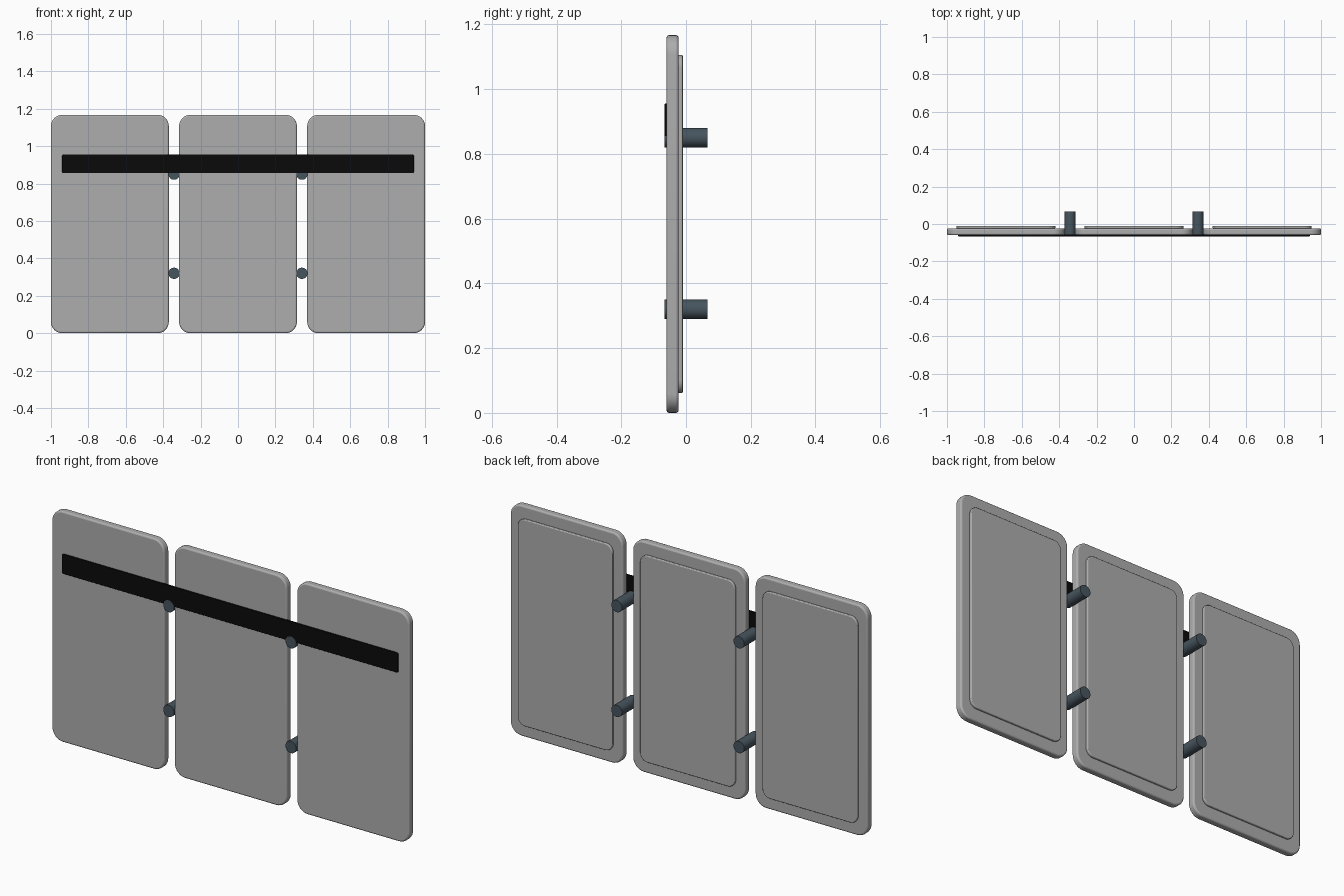
import bpy, bmesh, math
from mathutils import Matrix

cube = bpy.data.objects.get("Cube")
if cube:
    bpy.data.objects.remove(cube)


def material(name, rgb):
    m = bpy.data.materials.new(name)
    m.use_nodes = True
    m.diffuse_color = (*rgb, 1)
    m.node_tree.nodes["Principled BSDF"].inputs["Base Color"].default_value = (*rgb, 1)
    return m


GREY = material("panel_grey", (0.42, 0.42, 0.42))
BLACK = material("strip_black", (0.003, 0.003, 0.003))
STEEL = material("rod_blue_grey", (0.062, 0.09, 0.112))


def finish(bm, name, mat, bevel):
    bmesh.ops.recalc_face_normals(bm, faces=bm.faces)
    mesh = bpy.data.meshes.new(name)
    bm.to_mesh(mesh)
    bm.free()
    mesh.materials.append(mat)
    ob = bpy.data.objects.new(name, mesh)
    bpy.context.collection.objects.link(ob)
    # Soft rim on the sharp outline edges
    if bevel:
        mod = ob.modifiers.new("rim", 'BEVEL')
        mod.width = bevel
        mod.segments = 3
        mod.limit_method = 'ANGLE'
        mod.angle_limit = math.radians(50)
    bpy.ops.object.select_all(action='DESELECT')
    ob.select_set(True)
    bpy.context.view_layer.objects.active = ob
    bpy.ops.object.shade_smooth_by_angle(angle=math.radians(35))
    return ob


def rounded_slab(name, cx, cz, width, height, y0, y1, radius, mat, bevel):
    """Rounded rectangle in the xz plane, extruded from y0 to y1."""
    bm = bmesh.new()
    steps = 8
    ring = []
    for corner, (sx, sz) in enumerate([(1, 1), (-1, 1), (-1, -1), (1, -1)]):
        for i in range(steps + 1):
            a = math.pi / 2 * (corner + i / steps)
            x = cx + sx * (width / 2 - radius) + radius * math.cos(a)
            z = cz + sz * (height / 2 - radius) + radius * math.sin(a)
            ring.append(bm.verts.new((x, y0, z)))
    face = bm.faces.new(ring)
    out = bmesh.ops.extrude_face_region(bm, geom=[face])
    for v in out["geom"]:
        if isinstance(v, bmesh.types.BMVert):
            v.co.y = y1
    if not face.is_valid or len(bm.faces) < len(ring) + 2:
        bm.faces.new(ring)
    return finish(bm, name, mat, bevel)


def rod(name, x, z, y0, y1, radius):
    bm = bmesh.new()
    place = Matrix.Translation((x, (y0 + y1) / 2, z)) @ Matrix.Rotation(math.pi / 2, 4, 'X')
    bmesh.ops.create_cone(bm, cap_ends=True, segments=32, radius1=radius,
                          radius2=radius, depth=y1 - y0, matrix=place)
    return finish(bm, name, STEEL, 0)


# Three panels, each with a raised plate on the back
HEIGHT = 1.167
for side, cx in (("right", -0.685), ("middle", 0), ("left", 0.685)):
    rounded_slab(side + "_panel", cx, HEIGHT / 2, 0.63, HEIGHT,
                 -0.06, -0.023, 0.06, GREY, 0.008)
    rounded_slab(side + "_back_plate", cx, HEIGHT / 2, 0.53, 1.045,
                 -0.024, -0.01, 0.04, GREY, 0.004)

# Strip across the front
rounded_slab("front_strip", 0, 0.905, 1.88, 0.1, -0.066, -0.056, 0.008, BLACK, 0.002)

# Mounting rods in the gaps between panels
for side, x in (("right", -0.342), ("left", 0.342)):
    for level, z in (("lower", 0.32), ("upper", 0.85)):
        rod(f"{side}_{level}_rod", x, z, -0.066, 0.066, 0.03)
